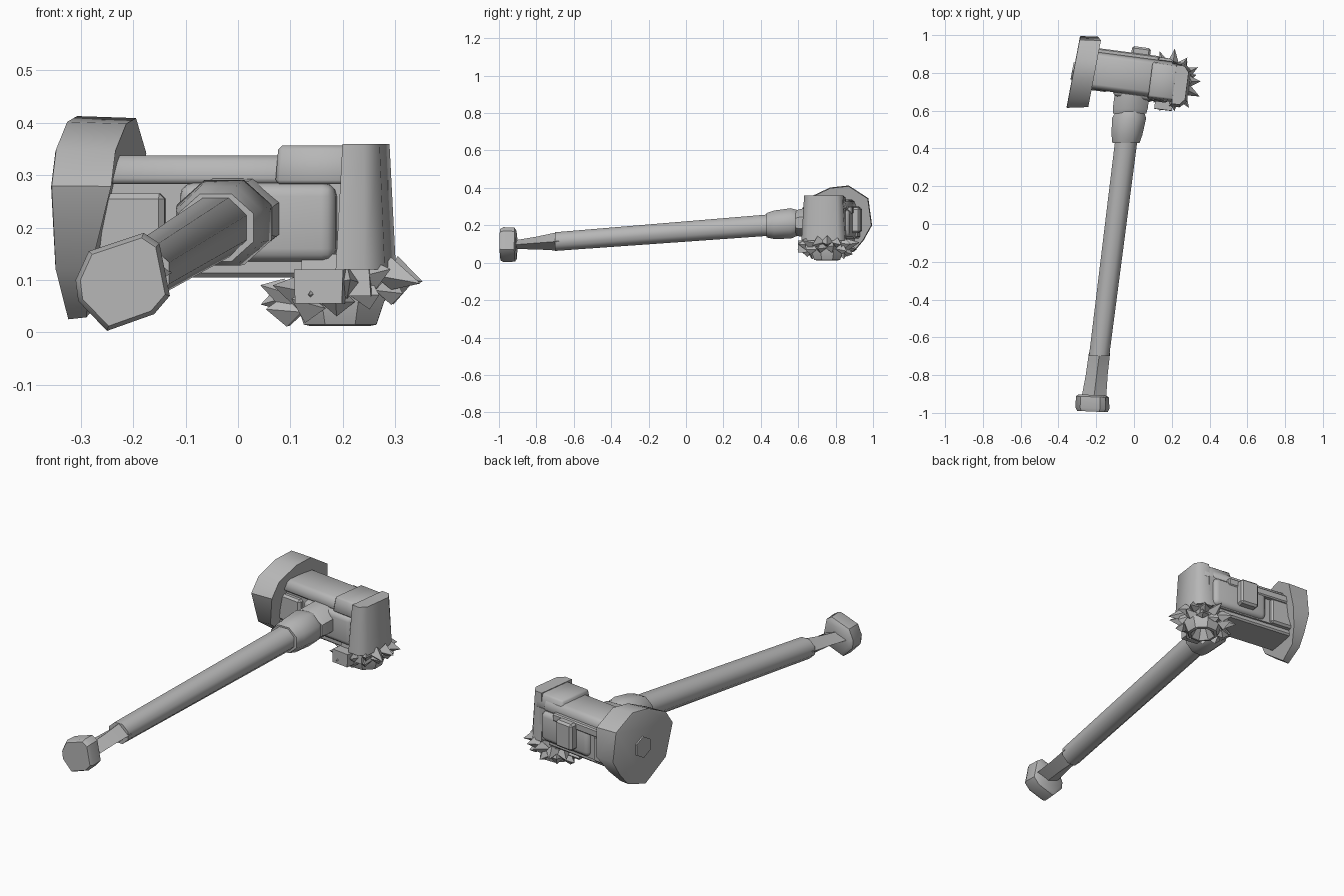
import bpy, bmesh, math, random
from mathutils import Vector, Matrix

if "Cube" in bpy.data.objects:
    bpy.data.objects.remove(bpy.data.objects["Cube"])

random.seed(4)
grey = bpy.data.materials.new("plain grey")
grey.diffuse_color = (0.47, 0.47, 0.47, 1)
grey.use_nodes = True
grey.node_tree.nodes["Principled BSDF"].inputs["Base Color"].default_value = grey.diffuse_color


def finish(name, bm, bevel=0.0, segs=1, smooth=30):
    bmesh.ops.recalc_face_normals(bm, faces=bm.faces)
    if bevel:
        bmesh.ops.bevel(bm, geom=bm.edges[:], offset=bevel, segments=segs,
                        affect='EDGES', profile=0.5)
    me = bpy.data.meshes.new(name)
    bm.to_mesh(me)
    bm.free()
    me.materials.append(grey)
    ob = bpy.data.objects.new(name, me)
    bpy.context.collection.objects.link(ob)
    bpy.ops.object.select_all(action='DESELECT')
    ob.select_set(True)
    bpy.context.view_layer.objects.active = ob
    bpy.ops.object.shade_smooth_by_angle(angle=math.radians(smooth))
    return ob


def loft(name, rings, **kw):
    bm = bmesh.new()
    vs = [[bm.verts.new(p) for p in r] for r in rings]
    n = len(vs[0])
    for a, b in zip(vs, vs[1:]):
        for i in range(n):
            bm.faces.new((a[i], a[(i + 1) % n], b[(i + 1) % n], b[i]))
    bm.faces.new(vs[0][::-1])
    bm.faces.new(vs[-1])
    return finish(name, bm, **kw)


def shaft_point(y):
    # centre line of the slanted handle
    return Vector((-0.04 + (y - 0.45) * 0.126, y, 0.20 + (y - 0.43) * 0.077))


def along_shaft(name, stations, sides, turn=0.5, **kw):
    rings = []
    for y, rx, rz in stations:
        c = shaft_point(y)
        angs = [2 * math.pi * (i + turn) / sides for i in range(sides)]
        rings.append([c + Vector((rx * math.cos(a), 0, rz * math.sin(a))) for a in angs])
    return loft(name, rings, **kw)


# The head is turned slightly about the vertical
TURN = (Matrix.Translation((0, 0.78, 0)) @ Matrix.Rotation(-0.13, 4, 'Z'))


def head_block(name, x, y, z, taper=(1, 1), cut=0.0, **kw):
    # tapered block; cut trims its four upright corners
    cx, cy = sum(x) / 2, sum(y) / 2
    foot = [(x[0], y[0]), (x[1], y[0]), (x[1], y[1]), (x[0], y[1])]
    if cut:
        foot = [(x[0], y[0]), (x[1] - cut, y[0]), (x[1], y[0] + cut),
                (x[1], y[1] - cut), (x[1] - cut, y[1]), (x[0], y[1])]
    rings = []
    for zz, s in zip(z, ((1, 1), taper)):
        rings.append([TURN @ Vector((cx + (px - cx) * s[0], cy + (py - cy) * s[1], zz))
                      for px, py in foot])
    return loft(name, rings, **kw)


# Handle, grip and collars
along_shaft("handle", [(-0.70, 0.058, 0.054), (0.46, 0.064, 0.062)], 8, smooth=50)
along_shaft("thin_grip", [(-0.93, 0.066, 0.022), (-0.80, 0.058, 0.034), (-0.68, 0.056, 0.05)], 4, turn=0)
along_shaft("collar", [(0.43, 0.078, 0.07), (0.47, 0.088, 0.082), (0.56, 0.098, 0.088),
                       (0.595, 0.08, 0.075), (0.62, 0.07, 0.068)], 8, smooth=48)
along_shaft("neck", [(0.585, 0.095, 0.07), (0.61, 0.1, 0.08), (0.70, 0.1, 0.08)], 8, smooth=48)

# Pommel with an uneven outline
outline = [(-0.31, 0.10), (-0.285, 0.155), (-0.18, 0.19), (-0.15, 0.17),
           (-0.13, 0.07), (-0.16, 0.035), (-0.25, 0.003), (-0.305, 0.06)]
pc = Vector((-0.22, 0, 0.095))
rings = []
for y, s in ((-0.993, 0.9), (-0.975, 1.0), (-0.915, 0.97), (-0.905, 0.8)):
    rings.append([pc + (Vector((x, 0, z)) - pc) * s + Vector((0, y - 0.04 * (x + 0.22), 0))
                  for x, z in outline])
loft("pommel", rings, smooth=40)

# Striking plate: many-sided, slanted, thinner at the bottom
plate = [(0.77, 0.402), (0.87, 0.413), (0.975, 0.345), (0.995, 0.20), (0.95, 0.12),
         (0.90, 0.06), (0.79, 0.025), (0.66, 0.12), (0.615, 0.28), (0.66, 0.35)]
mid = Vector((0.81, 0.22))
rings = []
for depth, s in ((0.0, 0.97), (0.02, 1.0), (1.0, 0.98)):
    ring = []
    for y, z in plate:
        q = mid + (Vector((y, z)) - mid) * s
        thick = 0.035 + 0.08 * min(1, max(0, (z - 0.03) / 0.22))
        ring.append((-0.355 + 0.19 * (q.x - 0.63) + depth * thick, q.x, q.y))
    rings.append(ring)
loft("striking_plate", rings, smooth=45)

# Six-sided boss in the middle of the striking plate
rings = []
for dx in (-0.007, 0.02):
    rings.append([(-0.355 + 0.19 * (y - 0.63) + dx, y, z) for y, z in
                  [(0.81 + 0.05 * math.cos(math.pi * i / 3 + 0.5),
                    0.22 + 0.055 * math.sin(math.pi * i / 3 + 0.5)) for i in range(6)]])
loft("plate_boss", rings)

# Head body: core, rounded housing, upper and lower beams
head_block("head_core", (-0.26, 0.22), (-0.075, 0.10), (0.13, 0.29))
head_block("housing", (-0.10, 0.20), (-0.115, 0.12), (0.135, 0.285), bevel=0.025, segs=3, smooth=40)
head_block("upper_beam", (-0.25, 0.20), (-0.10, 0.11), (0.283, 0.338), taper=(1, 0.8),
           bevel=0.012, smooth=60)
head_block("lower_beam", (-0.27, 0.18), (-0.09, 0.09), (0.105, 0.145), bevel=0.008)
head_block("plate_socket", (-0.27, -0.13), (-0.10, 0.12), (0.13, 0.265), bevel=0.01)
head_block("side_rail", (-0.24, 0.12), (0.09, 0.125), (0.26, 0.30), bevel=0.006)
head_block("rear_box", (-0.03, 0.07), (0.10, 0.16), (0.16, 0.295), bevel=0.01)

# End cap with its overhanging arm
head_block("end_cap", (0.205, 0.295), (-0.13, 0.105), (0.12, 0.36), taper=(0.75, 0.88),
           cut=0.035, smooth=50)
head_block("cap_arm", (0.085, 0.25), (-0.11, 0.10), (0.283, 0.357), taper=(0.95, 0.85),
           bevel=0.008, smooth=50)
head_block("cap_stem", (0.13, 0.27), (-0.11, 0.09), (0.07, 0.15), taper=(0.9, 0.9))

# Spiked rosette under the cap: cup with a hollow mouth and rings of pointed blades
cx, cy = 0.195, 0.755
rings = []
for r, z in ((0.03, 0.06), (0.06, 0.012), (0.075, 0.015), (0.095, 0.07), (0.09, 0.12)):
    rings.append([(cx + r * math.cos(math.pi * i / 4 + 0.39),
                   cy + r * math.sin(math.pi * i / 4 + 0.39), z) for i in range(8)])
loft("rosette_cup", rings)

bm = bmesh.new()
for row, (count, base_r, tip_r, base_z) in enumerate(((13, 0.08, 0.172, 0.09), (10, 0.075, 0.145, 0.06))):
    for i in range(count):
        a = 2 * math.pi * (i + 0.4 * row) / count
        out = Vector((math.cos(a), math.sin(a), 0))
        side = Vector((-out.y, out.x, 0))
        c = Vector((cx, cy, base_z + 0.022 * out.x))
        tip = c + out * (tip_r + random.uniform(-0.02, 0.004))
        tip.z += random.uniform(-0.02, 0.025)
        base = [c + out * (base_r + k) + side * s * 0.034 + Vector((0, 0, h))
                for k, s, h in ((0.01, -1, 0.0), (0.03, 0, 0.034), (0.01, 1, 0.0), (0.03, 0, -0.028))]
        b = [bm.verts.new(p) for p in base]
        t = bm.verts.new(tip)
        bm.faces.new(b)
        for k in range(4):
            bm.faces.new((b[k], b[(k + 1) % 4], t))
finish("rosette_spikes", bm, smooth=10)

# Small block in front of the rosette
head_block("front_tab", (0.13, 0.22), (-0.155, -0.09), (0.055, 0.12), taper=(1.05, 0.95))
